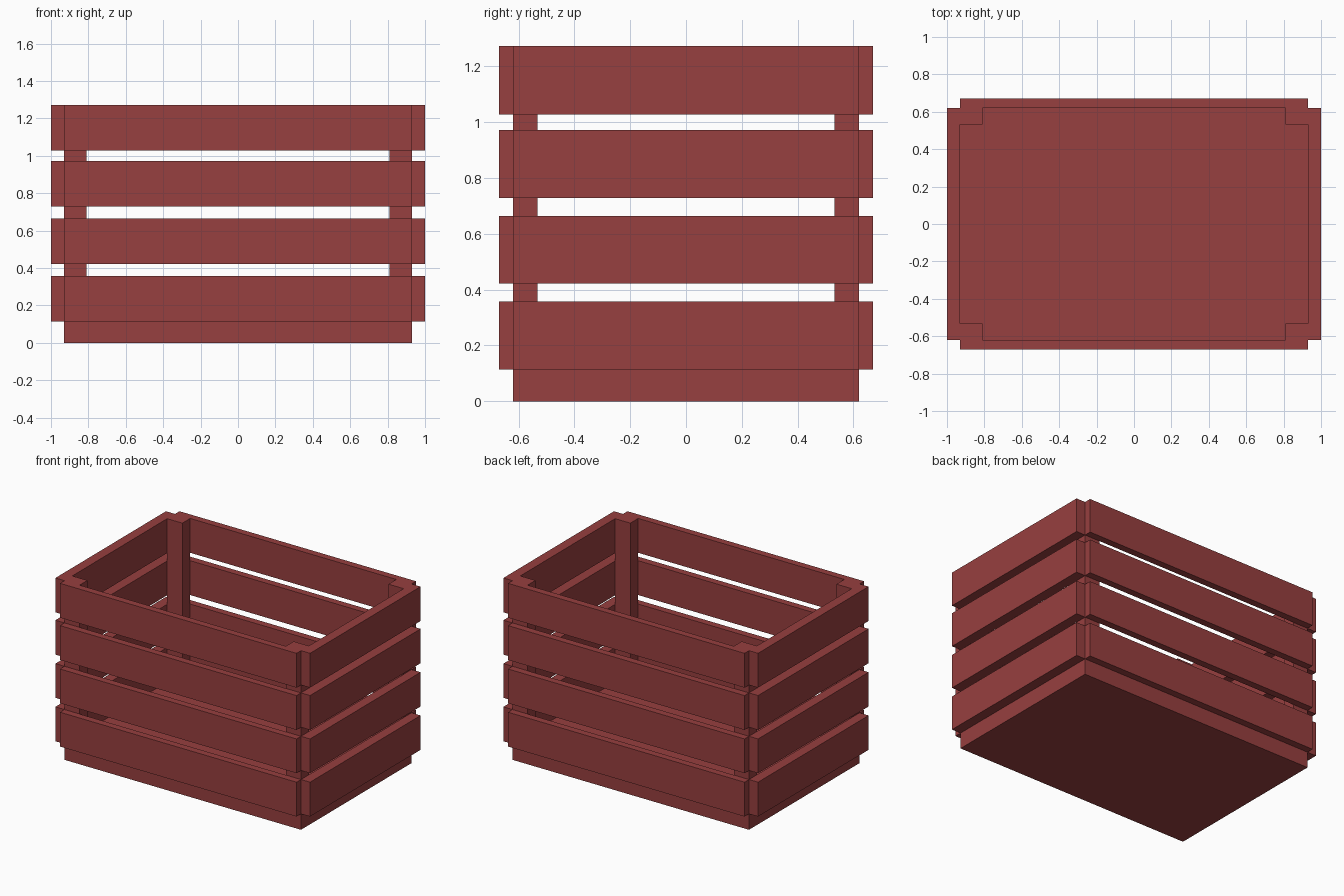
import bpy

if "Cube" in bpy.data.objects:
    bpy.data.objects.remove(bpy.data.objects["Cube"])

mat = bpy.data.materials.new("red_paint")
mat.diffuse_color = (0.31, 0.05, 0.05, 1)
mat.use_nodes = True
mat.node_tree.nodes["Principled BSDF"].inputs["Base Color"].default_value = mat.diffuse_color

HX, HY = 0.929, 0.62        # half size of the inner frame
OX, OY = 1.0, 0.67          # half size including slats
TOP, BASE = 1.272, 0.113


def box(name, x0, x1, y0, y1, z0, z1):
    bpy.ops.mesh.primitive_cube_add(
        size=1, location=((x0 + x1) / 2, (y0 + y1) / 2, (z0 + z1) / 2))
    ob = bpy.context.object
    ob.name = name
    ob.scale = (x1 - x0, y1 - y0, z1 - z0)
    bpy.ops.object.transform_apply(location=False, rotation=False, scale=True)
    ob.data.materials.append(mat)
    return ob


# Solid floor
box("floor", -HX, HX, -HY, HY, 0, BASE)

# Corner posts
for sx in (-1, 1):
    for sy in (-1, 1):
        xs = sorted((sx * 0.81, sx * HX))
        ys = sorted((sy * 0.532, sy * HY))
        box("corner_post", *xs, *ys, BASE, TOP)

# Four rows of slats around the frame
for z0, z1 in ((BASE, 0.357), (0.421, 0.664), (0.728, 0.972), (1.028, TOP)):
    for s in (-1, 1):
        box("long_slat", -HX, HX, *sorted((s * HY, s * OY)), z0, z1)
        box("end_slat", *sorted((s * HX, s * OX)), -HY, HY, z0, z1)
